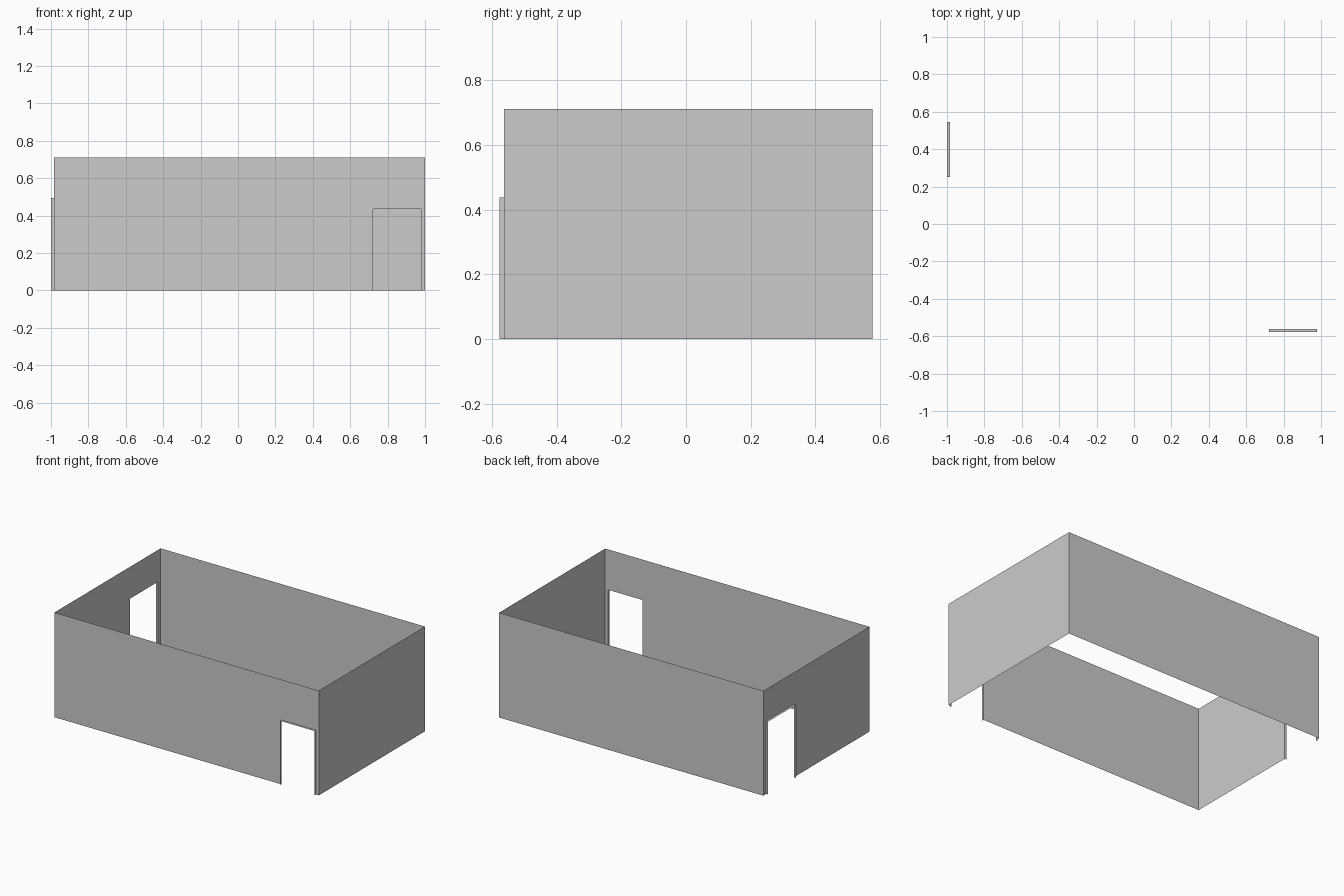
import bpy, bmesh
from mathutils import Vector

if "Cube" in bpy.data.objects:
    bpy.data.objects.remove(bpy.data.objects["Cube"])

H = 0.711                      # wall height
X0, X1 = -0.985, 1.0           # room extents
Y0, Y1 = -0.562, 0.577
DEPTH = 0.015                  # doorway reveal depth


def make_wall(name, start, end, door=None, outward=None):
    """Thin wall sheet from start to end; door = (from, to, height) measured along it."""
    a, b = Vector((*start, 0)), Vector((*end, 0))
    along = (b - a).normalized()
    bm = bmesh.new()

    def at(d, z, out=0.0):
        p = a + along * d + Vector((0, 0, z))
        return p + Vector((*outward, 0)) * out if out else p

    def face(*pts):
        bm.faces.new([bm.verts.new(p) for p in pts])

    length = (b - a).length
    if door is None:
        face(at(0, 0), at(length, 0), at(length, H), at(0, H))
    else:
        d0, d1, h = door
        # wall sheet wrapping around the doorway
        face(at(0, 0), at(d0, 0), at(d0, h), at(d1, h), at(d1, 0),
             at(length, 0), at(length, H), at(0, H))
        # reveal: two jambs and a lintel, pushed outward
        outline = [(d0, 0), (d0, h), (d1, h), (d1, 0)]
        for p, q in zip(outline, outline[1:]):
            face(at(*p), at(*p, DEPTH), at(*q, DEPTH), at(*q))
    bmesh.ops.remove_doubles(bm, verts=bm.verts, dist=1e-5)
    mesh = bpy.data.meshes.new(name)
    bm.to_mesh(mesh)
    bm.free()
    bpy.context.collection.objects.link(bpy.data.objects.new(name, mesh))


# Open room: no floor or ceiling
make_wall("front_wall", (X0, Y0), (X1, Y0),
          door=(0.722 - X0, 0.978 - X0, 0.437), outward=(0, -1))
make_wall("right_wall", (X1, Y0), (X1, Y1))
make_wall("back_wall", (X1, Y1), (X0, Y1))
make_wall("left_wall", (X0, Y1), (X0, Y0),
          door=(Y1 - 0.546, Y1 - 0.25, 0.495), outward=(-1, 0))
